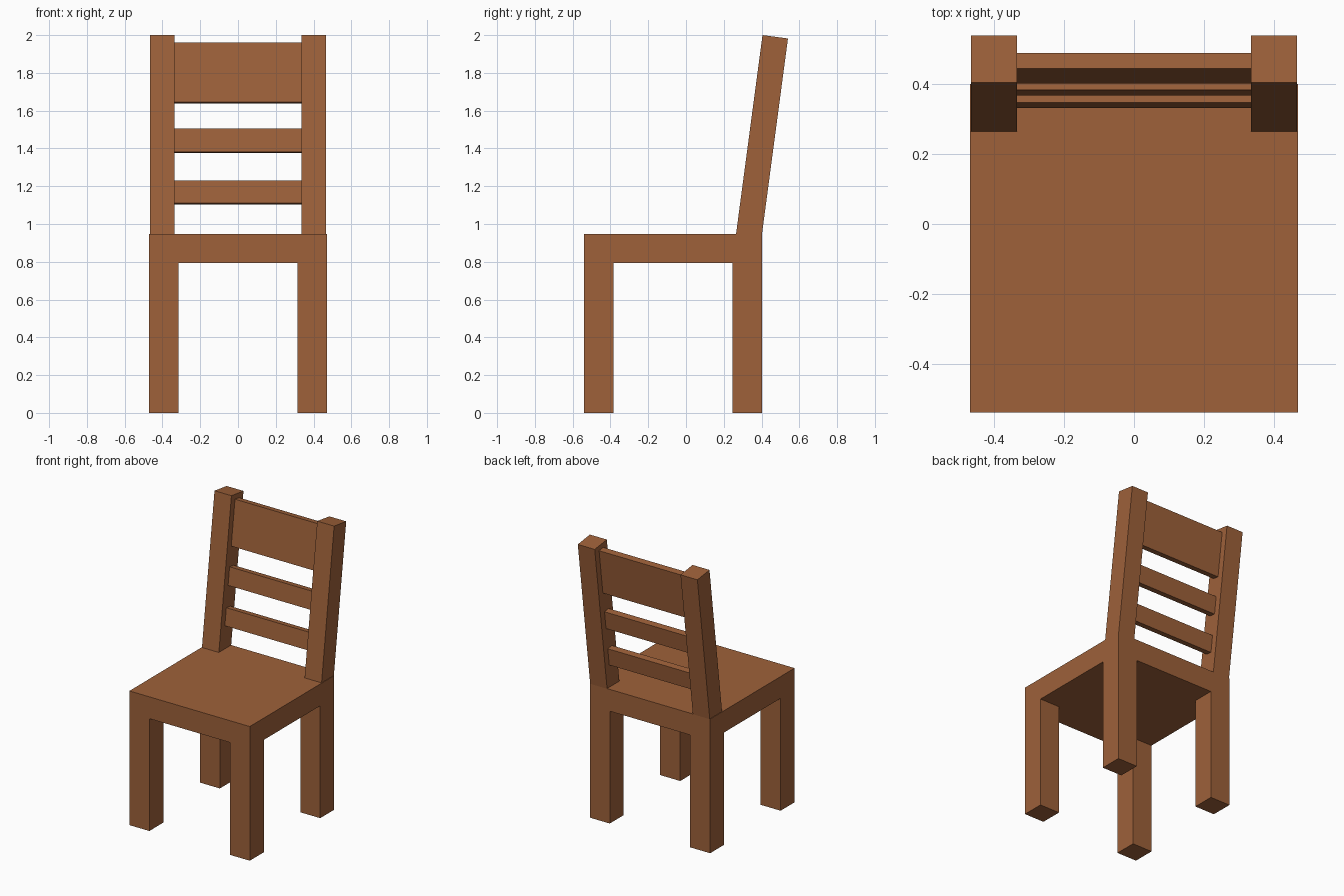
import bpy, bmesh, math
from mathutils import Matrix, Vector

if "Cube" in bpy.data.objects:
    bpy.data.objects.remove(bpy.data.objects["Cube"])

wood = bpy.data.materials.new("brown wood")
wood.diffuse_color = (0.342, 0.120, 0.042, 1.0)
wood.use_nodes = True
wood.node_tree.nodes["Principled BSDF"].inputs["Base Color"].default_value = wood.diffuse_color

SEAT_BOTTOM, SEAT_TOP = 0.793, 0.947
HALF_W, FRONT_Y, BACK_Y, LEG = 0.47, -0.54, 0.402, 0.156
TILT = math.atan2(0.14, 2.0 - SEAT_TOP)
HINGE_Y = 0.265                      # front edge of the posts at seat level


def finish(bm, name):
    bmesh.ops.recalc_face_normals(bm, faces=bm.faces)
    mesh = bpy.data.meshes.new(name)
    bm.to_mesh(mesh)
    bm.free()
    mesh.materials.append(wood)
    obj = bpy.data.objects.new(name, mesh)
    bpy.context.collection.objects.link(obj)
    return obj


def box(lo, hi):
    lo, hi = Vector(lo), Vector(hi)
    bm = bmesh.new()
    bmesh.ops.create_cube(bm, size=1.0, matrix=Matrix.Translation((lo + hi) / 2)
                          @ Matrix.Diagonal((*(hi - lo), 1.0)))
    return bm


def tilted_box(name, x0, x1, y0, y1, z0, z1):
    """Box in the leaning frame of the backrest."""
    obj = finish(box((x0, y0, z0), (x1, y1, z1)), name)
    obj.location = (0, HINGE_Y, SEAT_TOP)
    obj.rotation_euler.x = -TILT
    return obj


# Seat slab, cut so its bottom corners can be pulled down into legs
bm = box((-HALF_W, FRONT_Y, SEAT_BOTTOM), (HALF_W, BACK_Y, SEAT_TOP))
inner_x, inner_front, inner_back = HALF_W - LEG, FRONT_Y + LEG, BACK_Y - LEG
for co, no in (((inner_x, 0, 0), (1, 0, 0)), ((-inner_x, 0, 0), (1, 0, 0)),
               ((0, inner_front, 0), (0, 1, 0)), ((0, inner_back, 0), (0, 1, 0))):
    bmesh.ops.bisect_plane(bm, geom=bm.verts[:] + bm.edges[:] + bm.faces[:],
                           plane_co=co, plane_no=no)
bm.normal_update()
corners = []
for f in bm.faces:
    c = f.calc_center_median()
    if (f.normal.z < -0.9 and abs(c.x) > inner_x
            and not inner_front < c.y < inner_back):
        corners.append(f)

# Legs
legs = bmesh.ops.extrude_discrete_faces(bm, faces=corners)["faces"]
for f in legs:
    for v in f.verts:
        v.co.z = 0.0
bmesh.ops.dissolve_limit(bm, angle_limit=0.01, verts=bm.verts[:], edges=bm.edges[:])
finish(bm, "seat_and_legs")

# Leaning back posts, sunk slightly into the seat
post_len = (2.0 - SEAT_TOP) / math.cos(TILT)
for side, x0, x1 in (("left", -0.467, -0.335), ("right", 0.335, 0.467)):
    tilted_box(side + "_back_post", x0, x1, 0.0, 0.136, -0.02, post_len)

# Slats between the posts, given by the world heights of their front edges
for name, low, high in (("lower_slat", 1.110, 1.231), ("middle_slat", 1.381, 1.506),
                        ("top_panel", 1.645, 1.960)):
    y0, y1 = 0.045, 0.091
    z0, z1 = [(z - SEAT_TOP + y0 * math.sin(TILT)) / math.cos(TILT) for z in (low, high)]
    tilted_box(name, -0.34, 0.34, y0, y1, z0, z1)
